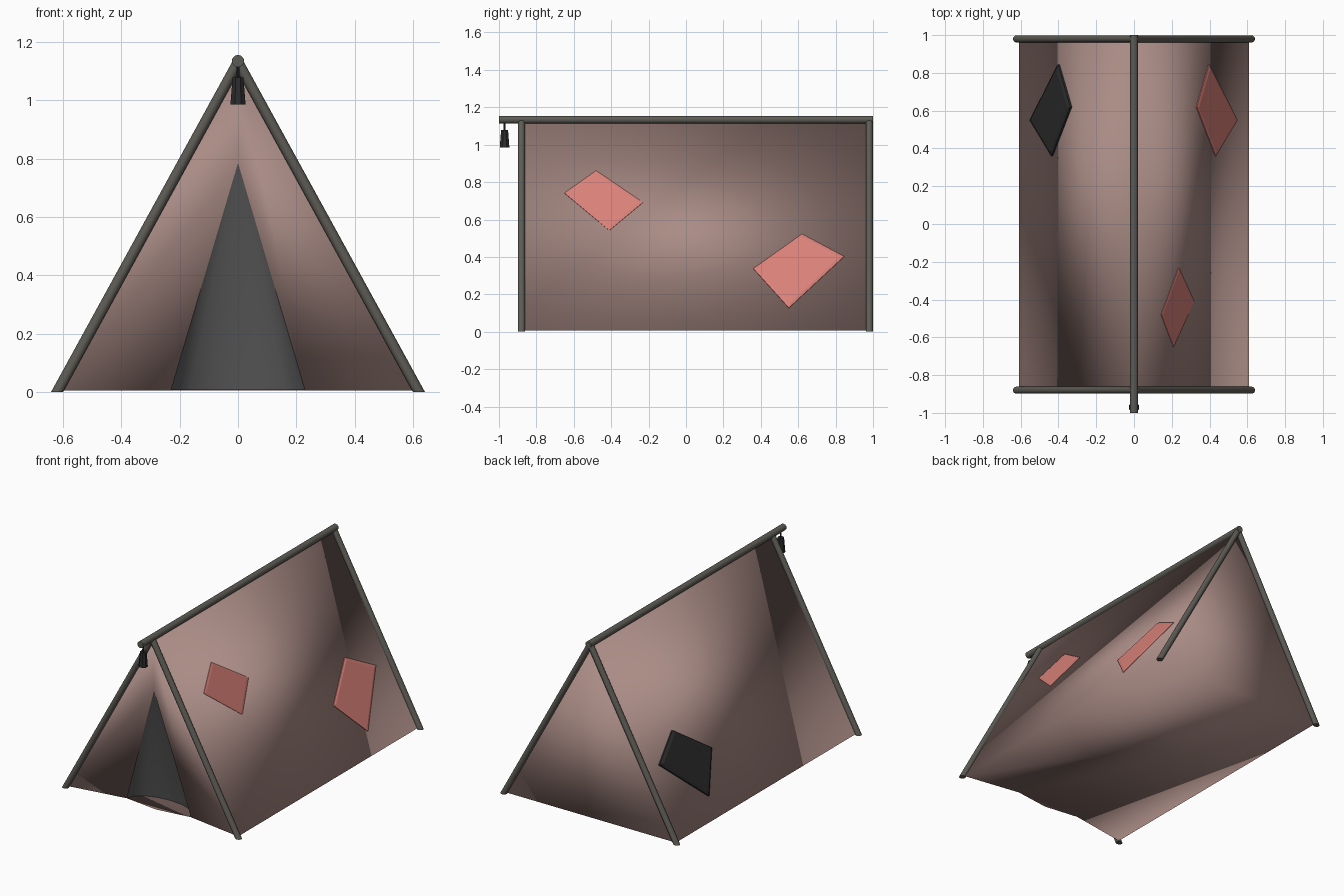
import bpy, bmesh, math
from mathutils import Vector

if "Cube" in bpy.data.objects:
    bpy.data.objects.remove(bpy.data.objects["Cube"])


def mat(name, rgb):
    m = bpy.data.materials.new(name)
    m.diffuse_color = (*rgb, 1)
    m.use_nodes = True
    m.node_tree.nodes["Principled BSDF"].inputs["Base Color"].default_value = m.diffuse_color
    return m


CLOTH = mat("cloth", (0.40, 0.26, 0.235))
CORAL = mat("coral", (0.70, 0.22, 0.19))
WOOD = mat("pole", (0.11, 0.105, 0.09))
DOOR = mat("door", (0.11, 0.11, 0.11))
DARK = mat("dark", (0.025, 0.025, 0.025))


def mesh_object(name, verts, faces, material, smooth=None):
    me = bpy.data.meshes.new(name)
    me.from_pydata([tuple(v) for v in verts], [], faces)
    bm = bmesh.new()
    bm.from_mesh(me)
    if smooth != "open":
        bmesh.ops.recalc_face_normals(bm, faces=bm.faces)
    bm.to_mesh(me)
    bm.free()
    me.materials.append(material)
    ob = bpy.data.objects.new(name, me)
    bpy.context.collection.objects.link(ob)
    if smooth in ("all", "open"):
        me.shade_smooth()
    elif smooth == "angle":
        bpy.ops.object.select_all(action='DESELECT')
        ob.select_set(True)
        bpy.context.view_layer.objects.active = ob
        bpy.ops.object.shade_smooth_by_angle(angle=math.radians(40))
    return ob


def tube(name, p0, p1, u, v, material, n=16, top=1.0):
    """Loft an ellipse with half axes u and v from p0 to p1."""
    verts = []
    for p, s in ((p0, 1.0), (p1, top)):
        for i in range(n):
            a = math.tau * (i + 0.5) / n
            verts.append(Vector(p) + s * (math.cos(a) * Vector(u) + math.sin(a) * Vector(v)))
    faces = [(i, (i + 1) % n, n + (i + 1) % n, n + i) for i in range(n)]
    faces += [tuple(range(n)), tuple(range(n, 2 * n))]
    return mesh_object(name, verts, faces, material, "angle")


# Ridge pole and the two A-frames
tube("ridge_pole", (0, -1, 1.134), (0, 1, 1.134), (0.021, 0, 0), (0, 0, 0.021), WOOD)
for end, y in (("front", -0.88), ("back", 0.98)):
    for side, s in (("left", -1), ("right", 1)):
        tube(f"{end}_{side}_leg", (s * 0.62, y, 0), (0, y, 1.13),
             (0.021, 0, 0), (0, 0.019, 0), WOOD)

# Cloth shell: walls, back, floor and front panels around the door
HALF, TOP, LOW = 0.61, 1.12, 0.006
cloth = [(-HALF, -0.87, LOW), (HALF, -0.87, LOW), (0, -0.87, TOP),
         (-HALF, 0.975, LOW), (HALF, 0.975, LOW), (0, 0.975, TOP),
         (-0.23, -0.81, LOW), (0.23, -0.81, LOW), (0, -0.86, 0.785), (0, -0.84, LOW)]
mesh_object("tent_cloth", cloth,
            [(1, 4, 5, 2), (3, 0, 2, 5), (4, 3, 5), (0, 6, 8, 2), (7, 1, 2, 8),
             (0, 3, 4, 1, 7, 9, 6)], CLOTH, "all")

# Door: curtain curving inward below its peak
N = 8
arc = [(-0.23 * math.cos(math.pi * i / N),
        -0.81 + 0.12 * math.sin(math.pi * i / N), LOW + 0.001) for i in range(N + 1)]
mesh_object("door_curtain", arc + [(0, -0.86, 0.785)],
            [(i, i + 1, N + 1) for i in range(N)], DOOR, "open")


# Diamond patches lying on the sloping walls
def patch(name, yz, side, thick, material):
    normal = Vector((side * TOP, 0, HALF)).normalized()
    base = [Vector((side * HALF * (1 - z / TOP), y, z)) for y, z in yz]
    mid = sum(base, Vector()) / len(base)
    verts = [p - normal * 0.004 for p in base]
    verts += [p + normal * thick * 0.6 for p in base]
    verts += [p.lerp(mid, 0.1) + normal * thick for p in base]
    faces = [(3, 2, 1, 0), (8, 9, 10, 11)]
    for r in (0, 4):
        faces += [(r + i, r + (i + 1) % 4, r + 4 + (i + 1) % 4, r + 4 + i) for i in range(4)]
    mesh_object(name, verts, faces, material)


upper = [(-0.65, 0.74), (-0.48, 0.86), (-0.23, 0.69), (-0.41, 0.54)]
lower = [(0.36, 0.335), (0.62, 0.52), (0.845, 0.40), (0.55, 0.125)]
patch("upper_right_patch", upper, 1, 0.006, CORAL)
patch("lower_right_patch", lower, 1, 0.010, CORAL)
patch("left_patch", lower, -1, 0.02, DARK)

# Lantern hanging from the front of the ridge
tube("lantern_body", (0, -0.97, 0.985), (0, -0.97, 1.078),
     (0.028, 0, 0), (0, 0.028, 0), DARK, n=8, top=0.72)
tube("lantern_hook", (0, -0.97, 1.07), (0, -0.97, 1.125),
     (0.005, 0, 0), (0, 0.005, 0), DARK, n=8)
